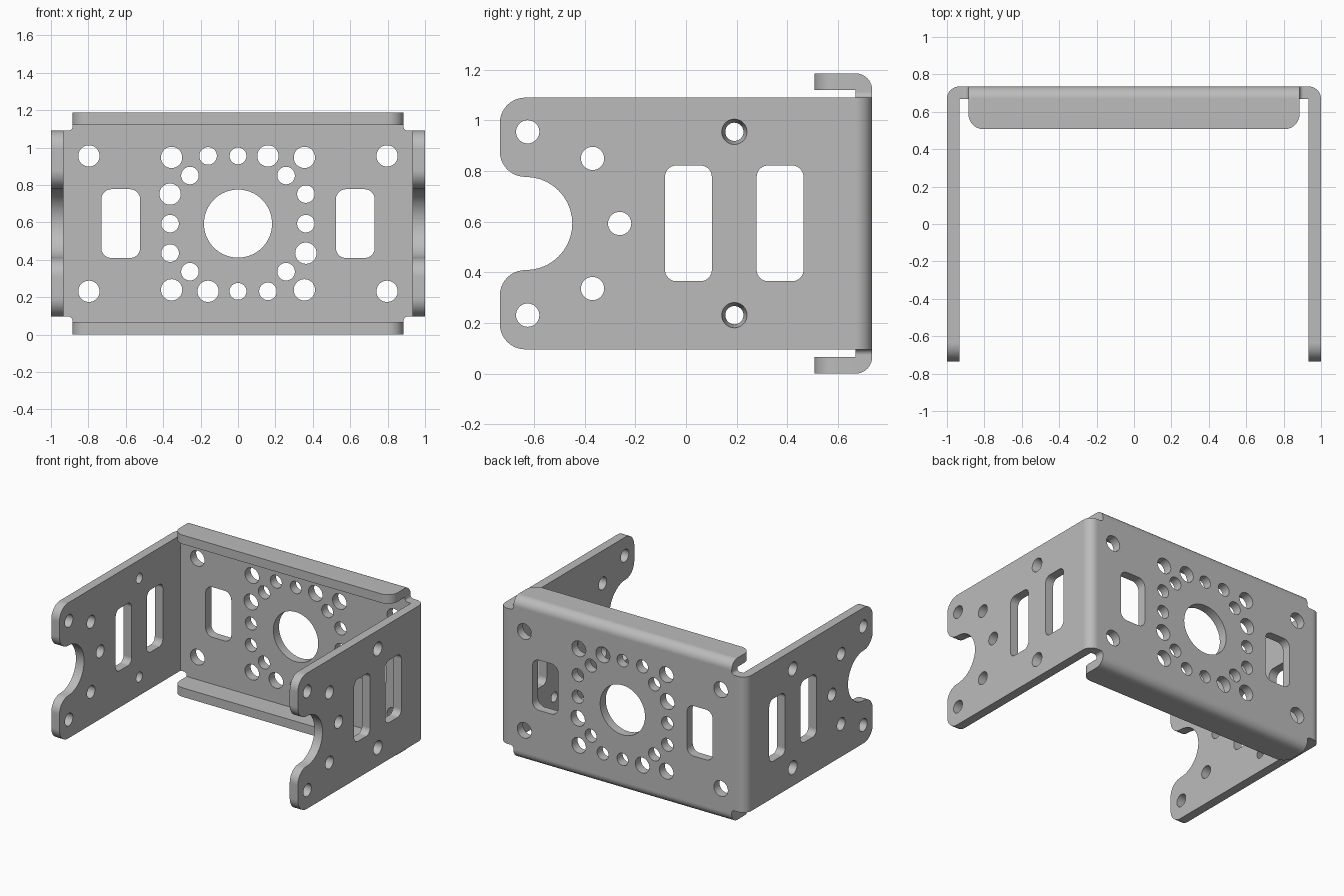
import bpy, bmesh, math
from mathutils import Vector, Matrix

if "Cube" in bpy.data.objects:
    bpy.data.objects.remove(bpy.data.objects["Cube"], do_unlink=True)

T = 0.066                    # sheet thickness
TOP, MID = 1.186, 0.593      # overall height and its centre
LOW, HIGH = 0.096, 1.09      # side plate bottom and top
BACK, FRONT = 0.735, -0.735
NECK = 0.885                 # half width of the folded lips


def outline(corners, steps=10):
    """Right-angled outline of (u, v, radius) with rounded corners."""
    pts = []
    for i, (u, v, r) in enumerate(corners):
        p = Vector((u, v))
        if r == 0:
            pts.append(p)
            continue
        a = (Vector(corners[i - 1][:2]) - p).normalized()
        b = (Vector(corners[(i + 1) % len(corners)][:2]) - p).normalized()
        c = p + (a + b) * r
        for k in range(steps + 1):
            t = math.pi / 2 * k / steps
            pts.append(c - b * r * math.cos(t) - a * r * math.sin(t))
    return [p for i, p in enumerate(pts) if (p - pts[i - 1]).length > 1e-5]


def rectangle(u0, u1, v0, v1, r):
    return outline([(u0, v0, r), (u1, v0, r), (u1, v1, r), (u0, v1, r)])


def circle(u, v, r, n=36):
    return [Vector((u + r * math.cos(math.tau * k / n),
                    v + r * math.sin(math.tau * k / n))) for k in range(n)]


def add_prism(bm, pts, axis, lo, hi):
    place = {"x": lambda p, w: (w, p.x, p.y),
             "y": lambda p, w: (p.x, w, p.y),
             "z": lambda p, w: (p.x, p.y, w)}[axis]
    rings = [[bm.verts.new(place(p, w)) for p in pts] for w in (lo, hi)]
    bm.faces.new(rings[0])
    bm.faces.new(rings[1][::-1])
    for i in range(len(pts)):
        bm.faces.new((rings[0][i - 1], rings[0][i], rings[1][i], rings[1][i - 1]))


def make_object(name, bm):
    bmesh.ops.recalc_face_normals(bm, faces=bm.faces)
    mesh = bpy.data.meshes.new(name)
    bm.to_mesh(mesh)
    bm.free()
    obj = bpy.data.objects.new(name, mesh)
    bpy.context.collection.objects.link(obj)
    return obj


def prism(name, pts, axis, lo, hi):
    bm = bmesh.new()
    add_prism(bm, pts, axis, lo, hi)
    return make_object(name, bm)


def combine(obj, other, operation):
    mod = obj.modifiers.new("combine", "BOOLEAN")
    mod.operation, mod.solver, mod.object = operation, "EXACT", other
    bpy.context.view_layer.objects.active = obj
    bpy.ops.object.modifier_apply(modifier=mod.name)
    bpy.data.objects.remove(other, do_unlink=True)


# U-shaped channel: back plate and two side plates
inner = 1 - T
channel = prism("bracket", outline([
    (-1, FRONT, 0), (-1, BACK, T), (1, BACK, T), (1, FRONT, 0),
    (inner, FRONT, 0), (inner, BACK - T, 0),
    (-inner, BACK - T, 0), (-inner, FRONT, 0)]), "z", -0.1, 1.3)

# Side silhouette with rounded corners and the round front mouth
mouth, depth = 0.184, -0.449
combine(channel, prism("silhouette", outline([
    (FRONT, LOW, 0.1), (0.9, LOW, 0), (0.9, HIGH, 0), (FRONT, HIGH, 0.1),
    (FRONT, MID + mouth, 0.1), (depth, MID + mouth, mouth),
    (depth, MID - mouth, mouth), (FRONT, MID - mouth, 0.1)]),
    "x", -1.2, 1.2), "INTERSECT")

# Top and bottom lips folded forward from the back plate
tip = 0.507
lips = prism("lips", outline([
    (tip, 0, 0), (BACK, 0, T), (BACK, TOP, T), (tip, TOP, 0),
    (tip, TOP - T, 0), (BACK - T, TOP - T, 0),
    (BACK - T, T, 0), (tip, T, 0)]), "x", -0.92, 0.92)

# Corner reliefs beside the lips
bm = bmesh.new()
for s in (-1, 1):
    for edge, end in ((HIGH, 1.4), (LOW, -0.2)):
        add_prism(bm, outline([(s * NECK, edge, 0.022), (s * 1.2, edge, 0),
                               (s * 1.2, end, 0), (s * NECK, end, 0)]), "y", 0.3, 0.9)
combine(lips, make_object("reliefs", bm), "DIFFERENCE")

# Rounded outer corners of the lips
bm = bmesh.new()
bm.from_mesh(lips.data)
corner_edges = [e for e in bm.edges if all(
    abs(v.co.y - tip) < 1e-3 and abs(abs(v.co.x) - NECK) < 1e-3 for v in e.verts)
    and abs(e.verts[0].co.z - e.verts[1].co.z) > T / 2]
bmesh.ops.bevel(bm, geom=corner_edges, offset=0.08, segments=8,
                profile=0.5, affect="EDGES")
bm.to_mesh(lips.data)
bm.free()
combine(channel, lips, "UNION")

# Holes in the back plate: half the pattern, repeated by a half turn
bm = bmesh.new()
small, large = 0.047, 0.057
half_pattern = [
    (-0.797, 0.362, large), (0.797, 0.362, large), (-0.355, 0.354, large),
    (0.355, 0.354, large), (-0.16, 0.362, small), (0, 0.362, 0.045),
    (0.16, 0.362, large), (-0.257, 0.257, small), (0.257, 0.257, small),
    (-0.363, 0.158, large), (0.363, 0.158, small), (-0.363, 0, small)]
for turn in (1, -1):
    for x, z, r in half_pattern:
        add_prism(bm, circle(turn * x, MID + turn * z, r), "y", 0.55, 0.9)
    a, b = sorted((turn * 0.523, turn * 0.731))
    add_prism(bm, rectangle(a, b, MID - mouth, MID + mouth, 0.055), "y", 0.55, 0.9)
add_prism(bm, circle(0, MID, 0.182, 64), "y", 0.55, 0.9)

# Holes and slots through both side plates
for y, dz in ((-0.625, 0.362), (-0.625, -0.362), (-0.369, 0.257),
              (-0.369, -0.257), (-0.262, 0)):
    add_prism(bm, circle(y, MID + dz, 0.046), "x", -1.2, 1.2)
for y in (-0.083, 0.279):
    add_prism(bm, rectangle(y, y + 0.185, 0.365, 0.822, 0.045), "x", -1.2, 1.2)

# Countersunk holes, wide on the outside
for s in (-1, 1):
    for dz in (-0.362, 0.362):
        place = (Matrix.Translation((s * (1 - T / 2), 0.191, MID + dz))
                 @ Matrix.Rotation(s * math.pi / 2, 4, "Y"))
        bmesh.ops.create_cone(bm, cap_ends=True, segments=36, radius1=0.029,
                              radius2=0.057, depth=T * 2, matrix=place)
combine(channel, make_object("holes", bm), "DIFFERENCE")

# Grey metal
metal = bpy.data.materials.new("grey metal")
metal.use_nodes = True
metal.diffuse_color = (0.5, 0.5, 0.5, 1)
metal.node_tree.nodes["Principled BSDF"].inputs["Base Color"].default_value = (0.5, 0.5, 0.5, 1)
channel.data.materials.clear()
channel.data.materials.append(metal)
for face in channel.data.polygons:
    face.material_index = 0

# Smooth bends and holes, flat plates
bpy.ops.object.select_all(action="DESELECT")
channel.select_set(True)
bpy.context.view_layer.objects.active = channel
bpy.ops.object.shade_smooth_by_angle(angle=math.radians(30))
weighted = channel.modifiers.new("flat plates", "WEIGHTED_NORMAL")
weighted.keep_sharp = True
